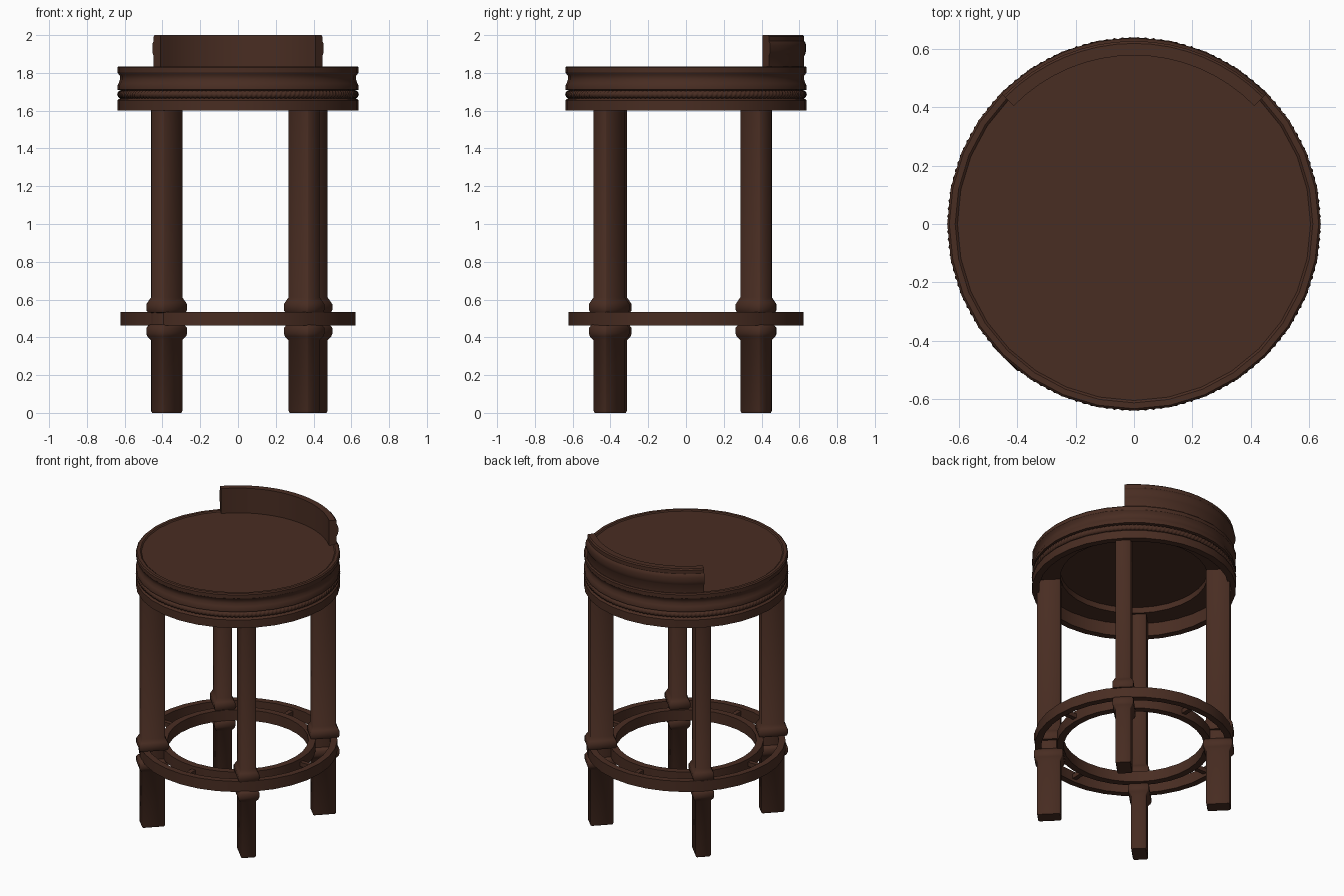
import bpy, bmesh, math
from mathutils import Vector

if "Cube" in bpy.data.objects:
    bpy.data.objects.remove(bpy.data.objects["Cube"])

wood = bpy.data.materials.new("dark_brown_wood")
wood.diffuse_color = (0.066, 0.026, 0.016, 1)
wood.use_nodes = True
wood.node_tree.nodes["Principled BSDF"].inputs["Base Color"].default_value = wood.diffuse_color
TAU = 2 * math.pi


def finish(name, bm, angle=35):
    bmesh.ops.recalc_face_normals(bm, faces=bm.faces)
    mesh = bpy.data.meshes.new(name)
    bm.to_mesh(mesh)
    bm.free()
    mesh.materials.append(wood)
    ob = bpy.data.objects.new(name, mesh)
    bpy.context.collection.objects.link(ob)
    bpy.ops.object.select_all(action='DESELECT')
    bpy.context.view_layer.objects.active = ob
    ob.select_set(True)
    bpy.ops.object.shade_smooth_by_angle(angle=math.radians(angle))
    return ob


def skin(bm, loops, closed_path=False, caps=False):
    """Join equal closed loops of points into a skin."""
    rows = [[bm.verts.new(p) for p in loop] for loop in loops]
    n = len(rows[0])
    for i in range(len(rows) if closed_path else len(rows) - 1):
        a, b = rows[i], rows[(i + 1) % len(rows)]
        for j in range(n):
            k = (j + 1) % n
            bm.faces.new((a[j], a[k], b[k], b[j]))
    if caps:
        bm.faces.new(rows[0])
        bm.faces.new(rows[-1])


def sweep(name, profile, steps=32, start=0.0, end=TAU):
    """Turn a closed (radius, z) profile about the z axis."""
    full = abs(end - start - TAU) < 1e-6
    count = steps if full else steps + 1
    loops = []
    for i in range(count):
        a = start + (end - start) * i / steps
        loops.append([(r * math.cos(a), r * math.sin(a), z) for r, z in profile])
    bm = bmesh.new()
    skin(bm, loops, closed_path=full, caps=not full)
    return finish(name, bm)


def disc(name, radius, z0, z1):
    bm = bmesh.new()
    skin(bm, [[(radius * math.cos(TAU * i / 32), radius * math.sin(TAU * i / 32), z)
               for i in range(32)] for z in (z0, z1)], caps=True)
    return finish(name, bm)


# Seat: moulded drum with a stepped hollow underneath
sweep("seat_drum", [
    (0.595, 1.60), (0.639, 1.60), (0.639, 1.655), (0.632, 1.662), (0.616, 1.666),
    (0.616, 1.707), (0.639, 1.711), (0.639, 1.732), (0.632, 1.745), (0.625, 1.765),
    (0.626, 1.785), (0.639, 1.803), (0.639, 1.828), (0.632, 1.835), (0.612, 1.835),
    (0.604, 1.829), (0.60, 1.822), (0.46, 1.822), (0.46, 1.69), (0.595, 1.69)])
disc("seat_panel", 0.605, 1.823, 1.829)
disc("seat_underside", 0.465, 1.73, 1.75)

# Twisted rope trim around the seat
bm = bmesh.new()
loops = []
SEG, SIDES, STRANDS = 600, 10, 150
for i in range(SEG):
    a = TAU * i / SEG
    loop = []
    for j in range(SIDES):
        p = TAU * j / SIDES
        m = 0.020 * (1 + 0.14 * math.cos(2 * p - STRANDS * a))
        r = 0.617 + m * math.cos(p)
        loop.append((r * math.cos(a), r * math.sin(a), 1.686 + m * math.sin(p)))
    loops.append(loop)
skin(bm, loops, closed_path=True)
finish("rope_trim", bm, 60)

# Low curved backrest with a moulded outer face
sweep("backrest", [
    (0.577, 1.825), (0.626, 1.825), (0.626, 1.89), (0.632, 1.90), (0.636, 1.92),
    (0.636, 1.945), (0.632, 1.96), (0.626, 1.968), (0.626, 1.993), (0.618, 2.0),
    (0.577, 2.0)], 16, math.radians(44.5), math.radians(135.5))

# Double foot ring with four short spokes
sweep("foot_ring_outer", [(0.58, 0.462), (0.622, 0.462), (0.622, 0.535), (0.58, 0.535)])
sweep("foot_ring_inner", [(0.44, 0.462), (0.485, 0.462), (0.485, 0.535), (0.44, 0.535)])
for i in range(4):
    bm = bmesh.new()
    bmesh.ops.create_cube(bm, size=1)
    for v in bm.verts:
        v.co = Vector((0.533 + v.co.x * 0.11, v.co.y * 0.03, 0.498 + v.co.z * 0.03))
    ob = finish("foot_ring_spoke", bm)
    ob.rotation_euler.z = i * TAU / 4


# Legs: chamfered posts set radially, with collars above and below the ring
SECTIONS = [(0, -0.004), (0.01, 0), (0.385, 0), (0.405, 0.014), (0.42, 0.018),
            (0.45, 0.018), (0.466, 0.008), (0.468, 0), (0.53, 0), (0.532, 0.013),
            (0.545, 0.018), (0.575, 0.018), (0.59, 0.011), (0.612, 0), (1.70, 0)]


def leg(name, x, y):
    bm = bmesh.new()
    loops = []
    ang = math.atan2(math.copysign(1, y), math.copysign(1, x))
    c, s = math.cos(ang), math.sin(ang)
    for z, off in SECTIONS:
        w, d, b = 0.074 + off, 0.048 + off, 0.006
        pts = [(w, d - b), (w - b, d), (b - w, d), (-w, d - b),
               (-w, b - d), (b - w, -d), (w - b, -d), (w, b - d)]
        loops.append([(x + u * c - v * s, y + u * s + v * c, z) for u, v in pts])
    skin(bm, loops, caps=True)
    finish(name, bm, 50)


leg("front_leg_left", -0.377, -0.395)
leg("front_leg_right", 0.35, -0.407)
leg("back_leg_left", -0.378, 0.372)
leg("back_leg_right", 0.392, 0.37)
